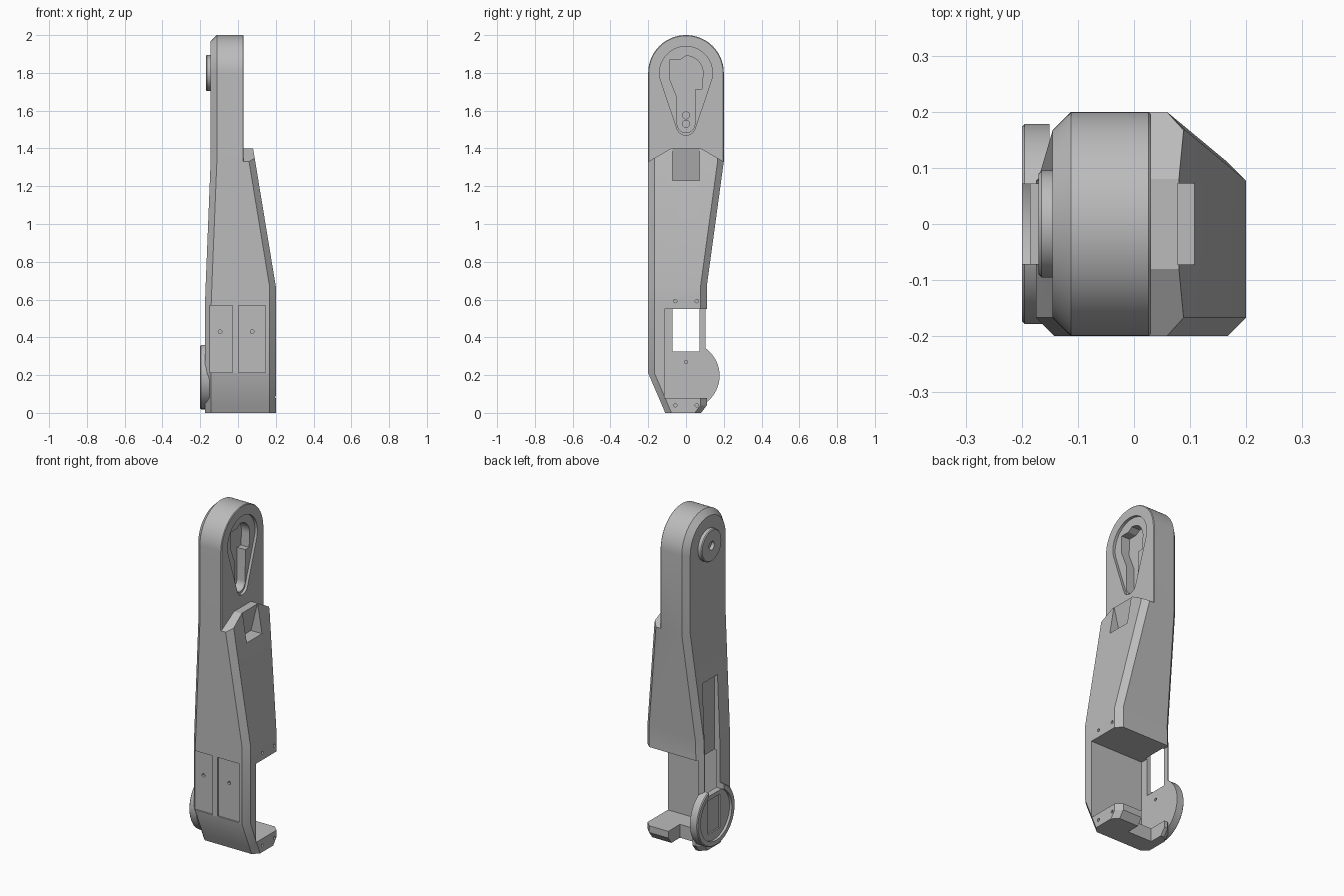
import bpy, bmesh, math

if "Cube" in bpy.data.objects:
    bpy.data.objects.remove(bpy.data.objects["Cube"])

grey = bpy.data.materials.new("warm_grey")
grey.diffuse_color = (0.5, 0.5, 0.5, 1)
grey.use_nodes = True
grey.node_tree.nodes["Principled BSDF"].inputs["Base Color"].default_value = grey.diffuse_color


def loft(name, rings):
    """Closed solid through rings of equal point count."""
    bm = bmesh.new()
    vs = [[bm.verts.new(p) for p in r] for r in rings]
    n = len(rings[0])
    for a, b in zip(vs, vs[1:]):
        for i in range(n):
            j = (i + 1) % n
            bm.faces.new((a[i], a[j], b[j], b[i]))
    bm.faces.new(vs[0])
    bm.faces.new(vs[-1])
    bmesh.ops.recalc_face_normals(bm, faces=bm.faces)
    me = bpy.data.meshes.new(name)
    bm.to_mesh(me)
    bm.free()
    me.materials.append(grey)
    ob = bpy.data.objects.new(name, me)
    bpy.context.collection.objects.link(ob)
    return ob


def prism(name, profile, x0, x1):
    """Extrude a (y, z) profile along x."""
    return loft(name, [[(x, y, z) for y, z in profile] for x in (x0, x1)])


def box(x0, x1, y0, y1, z0, z1):
    return prism("box", [(y0, z0), (y1, z0), (y1, z1), (y0, z1)], x0, x1)


def arc(cy, cz, r, a0, a1, n):
    return [(cy + r * math.cos(a0 + (a1 - a0) * i / n),
             cz + r * math.sin(a0 + (a1 - a0) * i / n)) for i in range(n + 1)]


def disc(cy, cz, r, n):
    return arc(cy, cz, r, 0, 2 * math.pi, n)[:-1]


def combine(target, tool, kind='DIFFERENCE'):
    m = target.modifiers.new("bool", 'BOOLEAN')
    m.operation, m.solver, m.object = kind, 'EXACT', tool
    bpy.context.view_layer.objects.active = target
    bpy.ops.object.modifier_apply(modifier=m.name)
    bpy.data.objects.remove(tool)


# Lower arm: chamfered horizontal sections (z, y0, y1, x_left, x_right)
C = 0.033
rows = [(0, -.11, .08, -.175, .2), (.04, -.127, .11, -.175, .2), (.21, -.2, .11, -.175, .2),
        (.57, -.2, .11, -.175, .2), (.67, -.2, .11, -.1715, .2),
        (1.33, -.2, .2, -.145, .0915), (1.4, -.2, .2, -.145, .08)]
arm = loft("arm_body", [[(l, a + C, z), (l + C, a, z), (r - C, a, z), (r, a + C, z),
                         (r, b - C, z), (r - C, b, z), (l + C, b, z), (l, b - C, z)]
                        for z, a, b, l, r in rows])

# Sloped shoulders at the top of the thick part
for s in (-1, 1):
    combine(arm, prism("shoulder_cut", [(s * .08, 1.4), (s * .2, 1.33), (s * .3, 1.272),
                                        (s * .3, 1.5), (s * .08, 1.5)], -.3, .3))

# Undercut notch in the right face
nt = [(.08, 1.41), (.035, 1.23), (.2, 1.23), (.2, 1.41)]
combine(arm, loft("notch_cut", [[(x, y, z) for x, z in nt] for y in (-.072, .072)]))


# Rounded head, chamfered on the left
def capsule(r, x):
    return [(x, y, z) for y, z in [(r, 1.33)] + arc(0, 1.8, r, 0, math.pi, 48) + [(-r, 1.33)]]


head = loft("head", [capsule(.167, -.145), capsule(.2, -.112), capsule(.2, .026), capsule(.196, .03)])
combine(arm, head, 'UNION')

# Teardrop recess in the head
t = math.asin(.09 / .28)
tear = arc(0, 1.8, .14, -t, math.pi + t, 40) + arc(0, 1.52, .05, math.pi + t, 2 * math.pi - t, 14)
combine(arm, prism("teardrop_cut", tear, .014, .1))

# Keyhole pocket with two screw holes
key = ([(-.085, 1.87), (-.03, 1.87)] + arc(0, 1.8, .09, math.pi / 2, -.1, 14) +
       [(.085, 1.715), (.05, 1.715)] + arc(0, 1.53, .047, 0, -math.pi, 12) +
       [(-.047, 1.67), (-.088, 1.77)])
combine(arm, prism("keyhole_cut", key, -.04, .1))
for z in (1.53, 1.575):
    combine(arm, prism("screw_cut", disc(0, z, .019, 16), -.055, 0))

# Pivot boss on the left of the head
boss = loft("boss", [[(x, y, z) for y, z in disc(0, 1.8, r, 40)]
                     for x, r in ((-.17, .09), (-.165, .095), (-.13, .095))])
combine(arm, boss, 'UNION')
combine(arm, prism("boss_hole", disc(0, 1.8, .025, 20), -.3, -.15))

# Large side pocket, open to the right and back
combine(arm, box(-.15, .4, -.115, .4, .08, .55))

# Gap in the bottom shelf
combine(arm, box(-.12, .04, 0, .3, -.1, .2))

# Round joint ring at the lower left
ring = loft("joint_ring", [[(x, y, z) for y, z in disc(0, .197, r, 56)]
                           for x, r in ((-.2, .173), (-.195, .178), (-.151, .178))])
combine(arm, ring, 'UNION')
combine(arm, prism("ring_recess", disc(0, .197, .147, 48), -.3, -.185))
combine(arm, box(-.3, -.176, -.055, .055, .1, .3))

# Window through the left wall and the cable slot above it
combine(arm, box(-.3, -.1, -.071, .071, .325, .549))
combine(arm, box(-.3, -.14, -.071, .071, .5, 1.0))

# Two sunken panels on the front, each with a screw hole
for x0, x1, sx in ((-.165, -.03, -.095), (.003, .145, .075)):
    combine(arm, box(x0, x1, -.3, -.19, .215, .568))
    combine(arm, loft("panel_hole", [[(sx + u, y, .43 + v) for u, v in disc(0, 0, .01, 12)]
                                     for y in (-.25, -.175)]))

# Small screw holes on the right face and inside the pocket
for y in (-.057, .057):
    for z in (.04, .592):
        combine(arm, prism("screw_cut", disc(y, z, .009, 12), .18, .3))
combine(arm, prism("screw_cut", disc(0, .27, .009, 12), -.165, -.1))

# Smooth the round parts, keep edges sharp
bpy.context.view_layer.update()
arm.select_set(True)
bpy.context.view_layer.objects.active = arm
bpy.ops.object.shade_smooth_by_angle(angle=math.radians(25))
